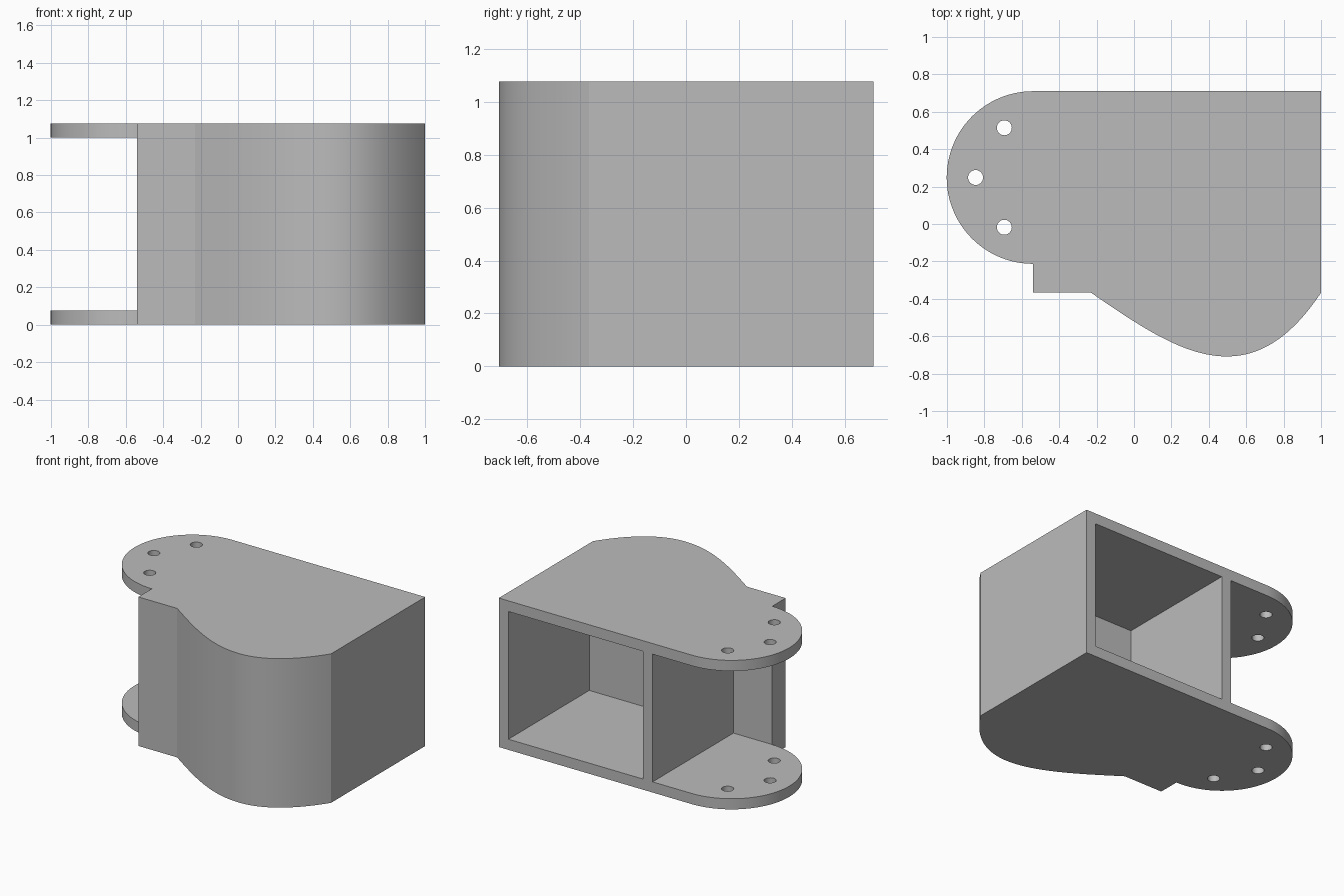
import bpy, bmesh
from math import cos, sin, pi, radians
from mathutils import Vector
from mathutils.geometry import interpolate_bezier

cube = bpy.data.objects.get("Cube")
if cube:
    bpy.data.objects.remove(cube, do_unlink=True)

# Main dimensions
WALL = 0.077
HEIGHT = 1.077
BACK, WEB, FRONT = 0.71, -0.213, -0.367   # back edge, inner and outer front wall
EAR_X, EAR_Y = -0.54, (BACK + WEB) / 2    # centre of the rounded ears
EAR_R = (BACK - WEB) / 2
RIB_X = -0.23                             # right side of the dividing rib

grey = bpy.data.materials.new("plain grey")
grey.use_nodes = True
colour = (0.5, 0.5, 0.5, 1)
grey.diffuse_color = colour
grey.node_tree.nodes["Principled BSDF"].inputs["Base Color"].default_value = colour


def prism(name, outline, z0, z1):
    """Extrude a flat outline from z0 to z1."""
    bm = bmesh.new()
    base = bm.faces.new([bm.verts.new((x, y, z0)) for x, y in outline])
    top = bmesh.ops.extrude_face_region(bm, geom=[base])["geom"]
    bmesh.ops.translate(bm, vec=(0, 0, z1 - z0),
                        verts=[v for v in top if isinstance(v, bmesh.types.BMVert)])
    bmesh.ops.recalc_face_normals(bm, faces=bm.faces)
    mesh = bpy.data.meshes.new(name)
    bm.to_mesh(mesh)
    bm.free()
    mesh.materials.append(grey)
    obj = bpy.data.objects.new(name, mesh)
    bpy.context.collection.objects.link(obj)
    return obj


def arc(cx, cy, r, start, end, steps):
    angles = [start + (end - start) * i / steps for i in range(steps + 1)]
    return [(cx + r * cos(a), cy + r * sin(a)) for a in angles]


def rect(x0, x1, y0, y1):
    return [(x0, y0), (x1, y0), (x1, y1), (x0, y1)]


# Body outline: rounded ear, stepped front wall, bulging front
bulge = interpolate_bezier(Vector((RIB_X, FRONT)), Vector((0.22, FRONT - 0.31)),
                           Vector((0.615, FRONT - 0.58)), Vector((1, FRONT)), 49)
outline = arc(EAR_X, EAR_Y, EAR_R, pi / 2, 3 * pi / 2, 48)
outline += [(EAR_X, FRONT)] + [(p.x, p.y) for p in bulge] + [(1, BACK)]
body = prism("bracket_body", outline, 0, HEIGHT)

# Pockets open to the back, and the three ear holes
inner = WEB - 0.0005
cutters = [
    prism("main_pocket_cutter", rect(RIB_X + WALL, 1 - WALL, inner, 1), WALL, HEIGHT - WALL),
    prism("ear_gap_cutter", rect(-1.5, RIB_X, inner, 1), WALL, HEIGHT - WALL),
]
for angle in (120, 180, 240):
    a = radians(angle)
    hole = arc(EAR_X + 0.307 * cos(a), EAR_Y + 0.307 * sin(a), 0.04, 0, 2 * pi, 32)[:-1]
    cutters.append(prism("ear_hole_cutter", hole, -0.1, HEIGHT + 0.1))

bpy.ops.object.select_all(action="DESELECT")
bpy.context.view_layer.objects.active = body
body.select_set(True)
for cutter in cutters:
    cutter.hide_render = True
    mod = body.modifiers.new("cut", "BOOLEAN")
    mod.operation = "DIFFERENCE"
    mod.solver = "EXACT"
    mod.object = cutter
    bpy.ops.object.modifier_apply(modifier=mod.name)
for cutter in cutters:
    bpy.data.objects.remove(cutter, do_unlink=True)

bpy.ops.object.shade_smooth_by_angle(angle=radians(25))
